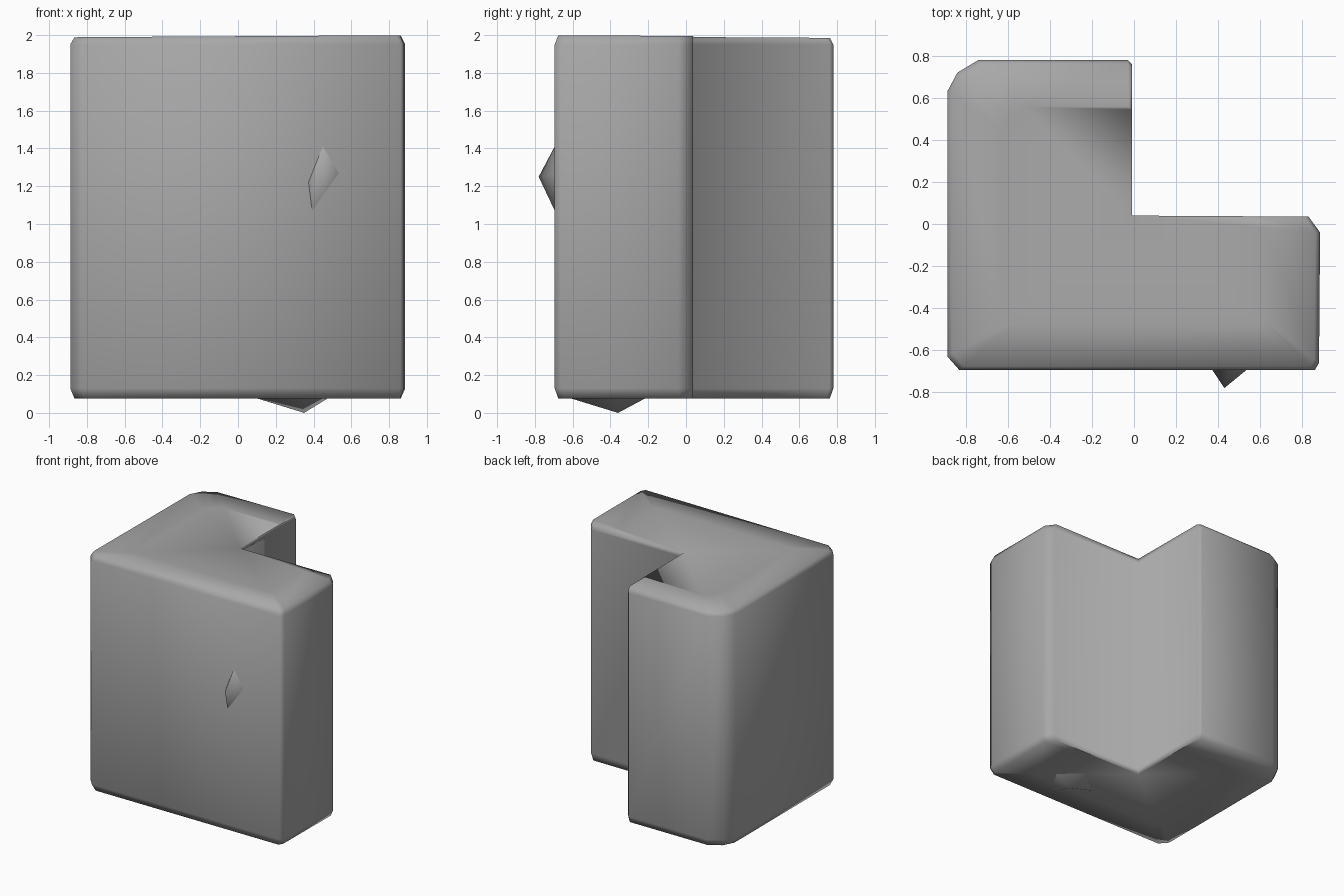
import bpy, bmesh

if "Cube" in bpy.data.objects:
    bpy.data.objects.remove(bpy.data.objects["Cube"])

INNER = (-0.01, 0.04)  # concave corner of the L

grey = bpy.data.materials.new("dark_grey")
grey.diffuse_color = (0.39, 0.39, 0.39, 1.0)
grey.use_nodes = True
grey.node_tree.nodes["Principled BSDF"].inputs["Base Color"].default_value = grey.diffuse_color


def finish(name, bm, drop=None):
    """Weld, orient, smooth and link; drop removes one hidden face."""
    bmesh.ops.recalc_face_normals(bm, faces=bm.faces)
    if drop:
        bmesh.ops.delete(bm, geom=[drop], context='FACES_ONLY')
    bmesh.ops.remove_doubles(bm, verts=bm.verts, dist=0.001)
    bmesh.ops.triangulate(bm, faces=[f for f in bm.faces if len(f.verts) > 4])
    for f in bm.faces:
        f.smooth = True
    me = bpy.data.meshes.new(name)
    bm.to_mesh(me)
    bm.free()
    me.materials.append(grey)
    ob = bpy.data.objects.new(name, me)
    bpy.context.collection.objects.link(ob)


def skin(name, rings):
    """Skin a stack of equal-length rings, capping both ends."""
    bm = bmesh.new()
    loops = [[bm.verts.new(p) for p in ring] for ring in rings]
    for a, b in zip(loops, loops[1:]):
        for i in range(len(a)):
            j = (i + 1) % len(a)
            bm.faces.new((a[i], a[j], b[j], b[i]))
    bm.faces.new(loops[0][::-1])
    bm.faces.new(loops[-1])
    finish(name, bm)


def spike(name, base, tip):
    """Small pyramid on a base loop, open where it meets the block."""
    bm = bmesh.new()
    vs = [bm.verts.new(p) for p in base]
    t = bm.verts.new(tip)
    for i in range(len(vs)):
        bm.faces.new((vs[i], vs[(i + 1) % len(vs)], t))
    finish(name, bm, bm.faces.new(vs[::-1]))


# L-shaped block: outline with softened outer corners
outline = [(-0.83, -0.695), (0.86, -0.695), (0.88, -0.66), (0.885, -0.04),
           (0.83, 0.035), INNER, (-0.01, 0.76), (-0.03, 0.78),
           (-0.74, 0.78), (-0.84, 0.72), (-0.888, 0.63), (-0.888, -0.63)]


def level(z, scale, tilt=0.0):
    cx, cy = INNER
    ring = [(cx + (x - cx) * scale, cy + (y - cy) * scale)
            for x, y in outline]
    return [(x, y, z + tilt * (x - y)) for x, y in ring]


skin("l_block", [level(0.077, 0.7), level(0.077, 0.975), level(0.13, 1.0),
                 level(1.95, 1.0), level(1.99, 0.975, 0.006),
                 level(1.99, 0.7, 0.006)])

# Small bump on the front face
spike("front_bump", [(0.39, -0.69, 1.06), (0.54, -0.69, 1.27),
                     (0.45, -0.69, 1.42), (0.37, -0.69, 1.22)],
      (0.43, -0.78, 1.25))

# Small bump under the base
spike("base_bump", [(0.09, -0.38, 0.08), (0.33, -0.62, 0.08),
                    (0.48, -0.36, 0.08), (0.32, -0.21, 0.08)],
      (0.35, -0.36, 0.0))
